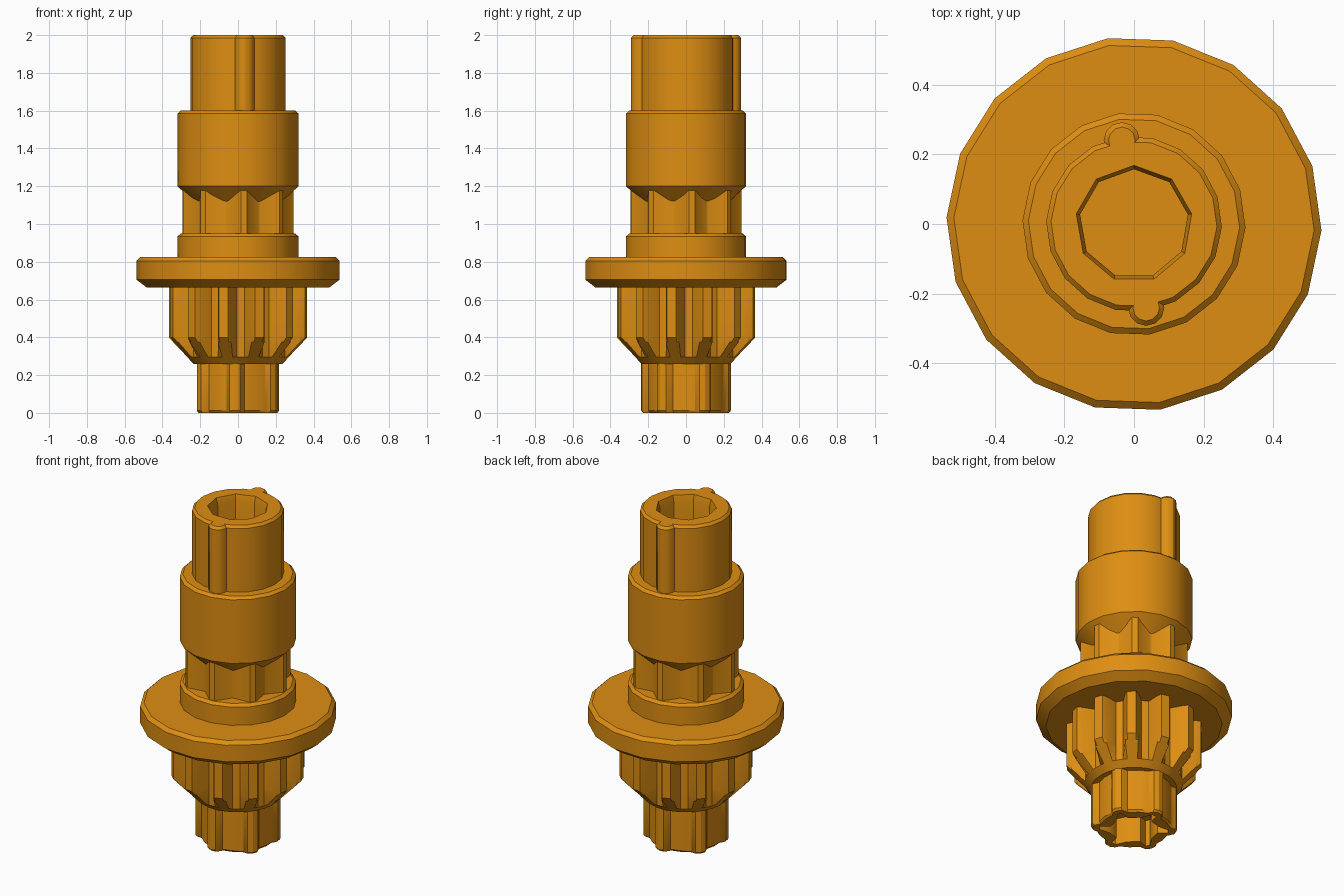
import bpy, bmesh, math

if "Cube" in bpy.data.objects:
    bpy.data.objects.remove(bpy.data.objects["Cube"])

amber = bpy.data.materials.new("amber_plastic")
amber.diffuse_color = (0.73, 0.27, 0.006, 1)
amber.use_nodes = True
amber.node_tree.nodes["Principled BSDF"].inputs["Base Color"].default_value = amber.diffuse_color


def loft(name, rings):
    """Skin equal-length rings of (angle in degrees, radius), each at a height z."""
    bm = bmesh.new()
    loops = []
    for z, ring in rings:
        loops.append([bm.verts.new((r * math.cos(math.radians(a)),
                                    r * math.sin(math.radians(a)), z)) for a, r in ring])
    n = len(loops[0])
    for low, high in zip(loops, loops[1:]):
        for i in range(n):
            j = (i + 1) % n
            bm.faces.new((low[i], low[j], high[j], high[i]))
    bm.faces.new(loops[0][::-1])
    bm.faces.new(loops[-1])
    bmesh.ops.recalc_face_normals(bm, faces=bm.faces)
    mesh = bpy.data.meshes.new(name)
    bm.to_mesh(mesh)
    bm.free()
    mesh.materials.append(amber)
    ob = bpy.data.objects.new(name, mesh)
    bpy.context.collection.objects.link(ob)
    return ob


def circle(r, sides=18, phase=-2):
    return [(phase + 360 * i / sides, r) for i in range(sides)]


def turned(name, profile, sides=18, phase=-2):
    return loft(name, [(z, circle(r, sides, phase)) for r, z in profile])


def repeat(pattern, count, phase):
    """Repeat a (fraction of pitch, radius) pattern around the axis."""
    pitch = 360 / count
    return [(phase + pitch * (k + f), r) for k in range(count) for f, r in pattern]


def cut(target, cutter):
    cutter.hide_render = True
    mod = target.modifiers.new("cut", 'BOOLEAN')
    mod.operation = 'DIFFERENCE'
    mod.solver = 'EXACT'
    mod.object = cutter
    bpy.context.view_layer.objects.active = target
    bpy.ops.object.modifier_apply(modifier=mod.name)
    bpy.data.objects.remove(cutter)


# Top tube with its nine-sided bore
tube = turned("top_tube", [(0.252, 1.58), (0.252, 1.985), (0.238, 2.0)])
cut(tube, turned("bore_cutter", [(0.157, 1.25), (0.157, 1.96), (0.171, 2.01)], 9, 90))

# Two opposite lugs on the tube
for side, label in ((1, "back"), (-1, "front")):
    lug = turned("lug_" + label, [(0.052, 1.58), (0.052, 1.985), (0.038, 2.0)], 12, 0)
    lug.location = (-0.035 * side, 0.24 * side, 0)

# Upper collar, with a cone underneath running into the neck
turned("upper_collar", [(0.20, 1.085), (0.32, 1.2), (0.32, 1.585), (0.303, 1.6)])

# Toothed neck
neck = repeat([(-0.07, 0.295), (0.07, 0.295), (0.46, 0.235), (0.54, 0.235)], 8, 6)
loft("toothed_neck", [(0.93, neck), (1.177, neck)])

# Lower collar and wide flange
turned("lower_collar", [(0.32, 0.81), (0.32, 0.935), (0.303, 0.95)])
turned("flange", [(0.485, 0.665), (0.538, 0.705), (0.538, 0.805), (0.517, 0.825)])

# Twelve-tooth pinion, narrowed by a cone at its lower end
teeth = repeat([(-0.2, 0.345), (-0.13, 0.37), (0.13, 0.37), (0.2, 0.345),
                (0.36, 0.27), (0.64, 0.27)], 12, 18)
rings = []
for z in (0.26, 0.296, 0.374, 0.4, 0.67):
    limit = 0.235 + (z - 0.26) * 0.135 / 0.14
    rings.append((z, [(a, min(r, limit)) for a, r in teeth]))
loft("pinion", rings)

# Six-lobed bottom tip with a splined socket
lobes = [(0.0, 0.202), (0.3, 0.205), (0.55, 0.208), (0.64, 0.23), (0.75, 0.238),
         (0.88, 0.234), (0.95, 0.215)]
tip = repeat(lobes, 6, -20)
tip_low = [(a, r - 0.01) for a, r in tip]
bottom = loft("lobed_tip", [(0, tip_low), (0.012, tip), (0.28, tip)])
spline = repeat([(0.0, 0.13), (0.45, 0.14), (0.7, 0.19), (0.85, 0.19), (0.92, 0.135)], 6, -20)
cut(bottom, loft("socket_cutter", [(-0.05, spline), (0.16, spline)]))

# Smooth shading with sharp edges kept
bpy.ops.object.select_all(action='SELECT')
bpy.context.view_layer.objects.active = tube
bpy.ops.object.shade_smooth_by_angle(angle=math.radians(30))
